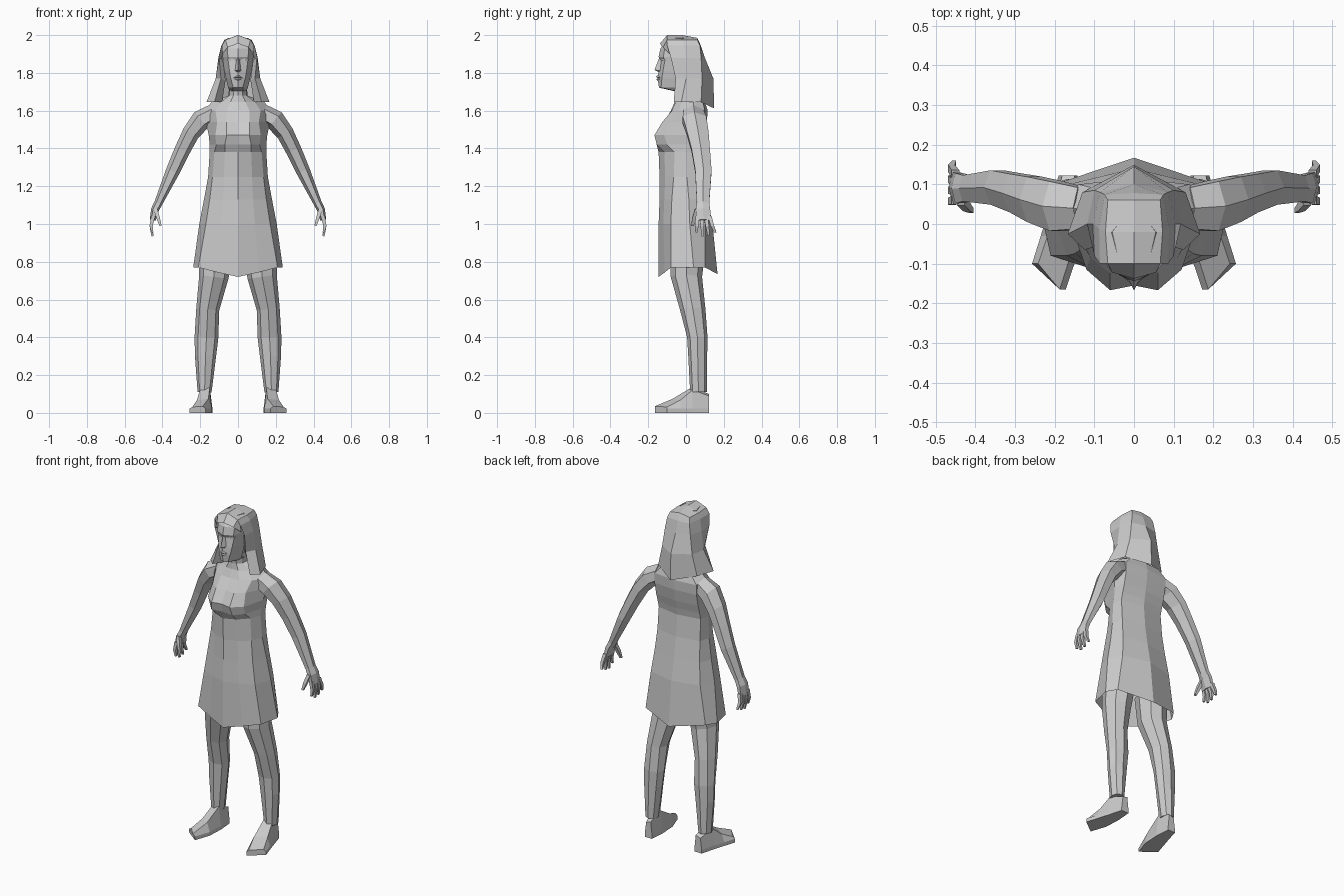
import bpy, bmesh, math
from mathutils import Vector


def loft(name, rows, closed=False, parts=None):
    """Skin rows of points, mirror across x = 0, one object. parts = several row sets."""
    bm = bmesh.new()
    for rset in (parts or [rows]):
        grid = [[bm.verts.new(p) for p in r] for r in rset]
        n = len(grid[0])
        for a, b in zip(grid, grid[1:]):
            for i in range(n if closed else n - 1):
                j = (i + 1) % n
                bm.faces.new((a[i], a[j], b[j], b[i]))
        if closed:
            bm.faces.new(grid[0])
            bm.faces.new(grid[-1][::-1])
    bmesh.ops.mirror(bm, geom=bm.verts[:] + bm.edges[:] + bm.faces[:],
                     axis='X', merge_dist=0.0005)
    bmesh.ops.remove_doubles(bm, verts=bm.verts[:], dist=0.0005)
    bmesh.ops.recalc_face_normals(bm, faces=bm.faces[:])
    me = bpy.data.meshes.new(name)
    bm.to_mesh(me)
    bm.free()
    ob = bpy.data.objects.new(name, me)
    bpy.context.collection.objects.link(ob)
    return ob


def tube(path, sides):
    """Rings along a path of (x, y, z, half width, half depth)."""
    pts = [Vector(p[:3]) for p in path]
    rows = []
    for i, p in enumerate(path):
        d = pts[min(i + 1, len(pts) - 1)] - pts[max(i - 1, 0)]
        n = d.cross(Vector((0, 1, 0))).normalized()
        m = Vector((0, 1, 0))
        ring = []
        for k in range(sides):
            t = 2 * math.pi * (k + (0.5 if sides == 4 else 0)) / sides
            ring.append(pts[i] + n * p[3] * math.cos(t) + m * p[4] * math.sin(t))
        rows.append(ring)
    return rows


def level(rows):
    """Turn (z, [(x, y), ...]) half sections into points."""
    return [[(x, y, z) for x, y in r] for z, r in rows]


# Dress from hem to under the bust, hem dips at front and back
dress = level([
    (0.77, [(0, -.145), (.11, -.12), (.21, -.08), (.237, .04), (.2, .1), (0, .167)]),
    (1.00, [(0, -.145), (.09, -.12), (.17, -.08), (.205, .02), (.165, .1), (0, .14)]),
    (1.13, [(0, -.14), (.08, -.115), (.15, -.075), (.18, .015), (.15, .085), (0, .115)]),
    (1.25, [(0, -.14), (.075, -.11), (.135, -.065), (.158, .005), (.142, .07), (0, .095)]),
    (1.38, [(0, -.145), (.07, -.115), (.125, -.06), (.15, 0), (.14, .06), (0, .085)]),
])
dress[0][0] = (0, -.145, .72)
dress[0][1] = (.11, -.112, .744)
dress[0][5] = (0, .167, .735)
loft("dress", dress)

# Chest, shoulders and neck
loft("upper_body", level([
    (1.38, [(0, -.145), (.07, -.115), (.125, -.06), (.15, 0), (.14, .06), (0, .085)]),
    (1.42, [(0, -.145), (.07, -.155), (.115, -.1), (.15, .01), (.14, .07), (0, .09)]),
    (1.47, [(0, -.155), (.06, -.167), (.12, -.115), (.155, .02), (.14, .085), (0, .1)]),
    (1.54, [(0, -.115), (.06, -.125), (.11, -.085), (.17, .03), (.14, .1), (0, .11)]),
    (1.60, [(0, -.08), (.06, -.075), (.12, -.04), (.175, .035), (.14, .1), (0, .115)]),
    (1.645, [(0, -.06), (.04, -.055), (.09, -.02), (.14, .04), (.1, .09), (0, .1)]),
    (1.68, [(0, -.058), (.025, -.052), (.045, -.025), (.05, .02), (.04, .05), (0, .06)]),
    (1.74, [(0, -.065), (.025, -.055), (.042, -.025), (.047, .02), (.04, .05), (0, .06)]),
]))

# Head
loft("head", level([
    (1.705, [(0, -.07), (.03, -.06), (.045, 0), (0, .05)]),
    (1.722, [(0, -.143), (.025, -.132), (.052, -.04), (0, .06)]),
    (1.77, [(0, -.15), (.038, -.128), (.064, -.04), (0, .07)]),
    (1.81, [(0, -.145), (.045, -.122), (.072, -.04), (0, .075)]),
    (1.865, [(0, -.135), (.052, -.112), (.08, -.04), (0, .08)]),
    (1.885, [(0, -.145), (.054, -.12), (.081, -.04), (0, .08)]),
    (1.93, [(0, -.135), (.055, -.112), (.08, -.035), (0, .075)]),
    (1.985, [(0, -.095), (.04, -.085), (.055, -.02), (0, .05)]),
]))

# Nose, lips and eyelids
loft("nose", [[(0, -.142, 1.88), (.006, -.132, 1.88)],
              [(0, -.167, 1.815), (.017, -.135, 1.812)],
              [(0, -.14, 1.802), (.01, -.135, 1.804)]])
loft("lips", [[(0, -.147, 1.79), (.026, -.132, 1.777)],
              [(0, -.159, 1.78), (.026, -.134, 1.774)],
              [(0, -.15, 1.773), (.026, -.133, 1.773)],
              [(0, -.157, 1.765), (.026, -.133, 1.77)],
              [(0, -.147, 1.755), (.024, -.133, 1.765)]])
loft("eyelids", tube([(.018, -.126, 1.868, .006, .008), (.036, -.122, 1.87, .009, .008),
                      (.056, -.108, 1.867, .005, .006)], 4), closed=True)

# Hair, a shell from the crown flaring down to the shoulders
hair = level([
    (2.0, [(0, -.1), (0, -.02), (0, .06), (0, .06)]),
    (1.975, [(.066, -.1), (.072, -.02), (.066, .06), (0, .065)]),
    (1.945, [(.086, -.1), (.088, -.01), (.074, .074), (0, .078)]),
    (1.88, [(.1, -.08), (.104, 0), (.085, .08), (0, .1)]),
    (1.77, [(.09, -.055), (.118, 0), (.1, .085), (0, .145)]),
    (1.645, [(.125, -.065), (.167, -.025), (.13, .08), (0, .149)]),
])
for k in (2, 3):
    hair[0][k] = (0, .06, 1.985)
hair[-1][3] = (0, .149, 1.612)
loft("hair", hair)
# Fringe and side locks framing the face
loft("fringe", [[(0, -.1, 2.0), (.066, -.1, 1.975), (.086, -.1, 1.945)],
                [(0, -.138, 1.955), (.055, -.122, 1.935), (.082, -.085, 1.9)]])
loft("side_locks", [[(.1, -.08, 1.88), (.08, -.06, 1.87)],
                    [(.09, -.055, 1.77), (.066, -.03, 1.76)],
                    [(.125, -.065, 1.645), (.085, -.01, 1.645)]])

# Arms
loft("arms", tube([
    (.13, .04, 1.585, .05, .06),
    (.195, .045, 1.55, .055, .072),
    (.25, .062, 1.48, .046, .066),
    (.295, .078, 1.39, .042, .056),
    (.345, .092, 1.28, .037, .05),
    (.422, .09, 1.11, .022, .038),
    (.44, .09, 1.075, .021, .044),
    (.452, .092, 1.02, .015, .046)], 6), closed=True)

# Fingers and thumb
fingers = []
for y0, y1, tip in ((.06, .055, .955), (.083, .088, .935), (.105, .12, .94), (.125, .155, .955)):
    fingers.append(tube([(.45, y0, 1.04, .014, .015), (.46, (y0 + y1) / 2, .99, .012, .013),
                         (.453, y1, tip, .007, .008)], 4))
fingers.append(tube([(.437, .06, 1.08, .014, .018), (.422, .043, 1.03, .013, .015),
                     (.41, .034, .99, .008, .009)], 4))
loft("fingers", None, closed=True, parts=fingers)

# Legs
loft("legs", tube([
    (.115, .01, .88, .09, .095),
    (.128, .002, .72, .078, .083),
    (.16, .035, .55, .061, .068),
    (.167, .06, .4, .063, .054),
    (.172, .062, .3, .056, .05),
    (.177, .066, .11, .037, .044)], 8), closed=True)

# Feet: inner x, inner y, outer x, outer y, height
feet = []
for xi, yi, xo, yo, h in ((.142, .122, .19, .122, .1), (.135, .03, .215, .035, .135),
                          (.14, -.07, .235, -.03, .075), (.172, -.165, .257, -.1, .035)):
    e = (xo - xi) * .18
    feet.append([(xi, yi, 0), (xo, yo, 0), (xo, yo, .022),
                 (xo - e, yo, h * .9), (xi + e, yi, h), (xi, yi, .022)])
loft("feet", feet, closed=True)
